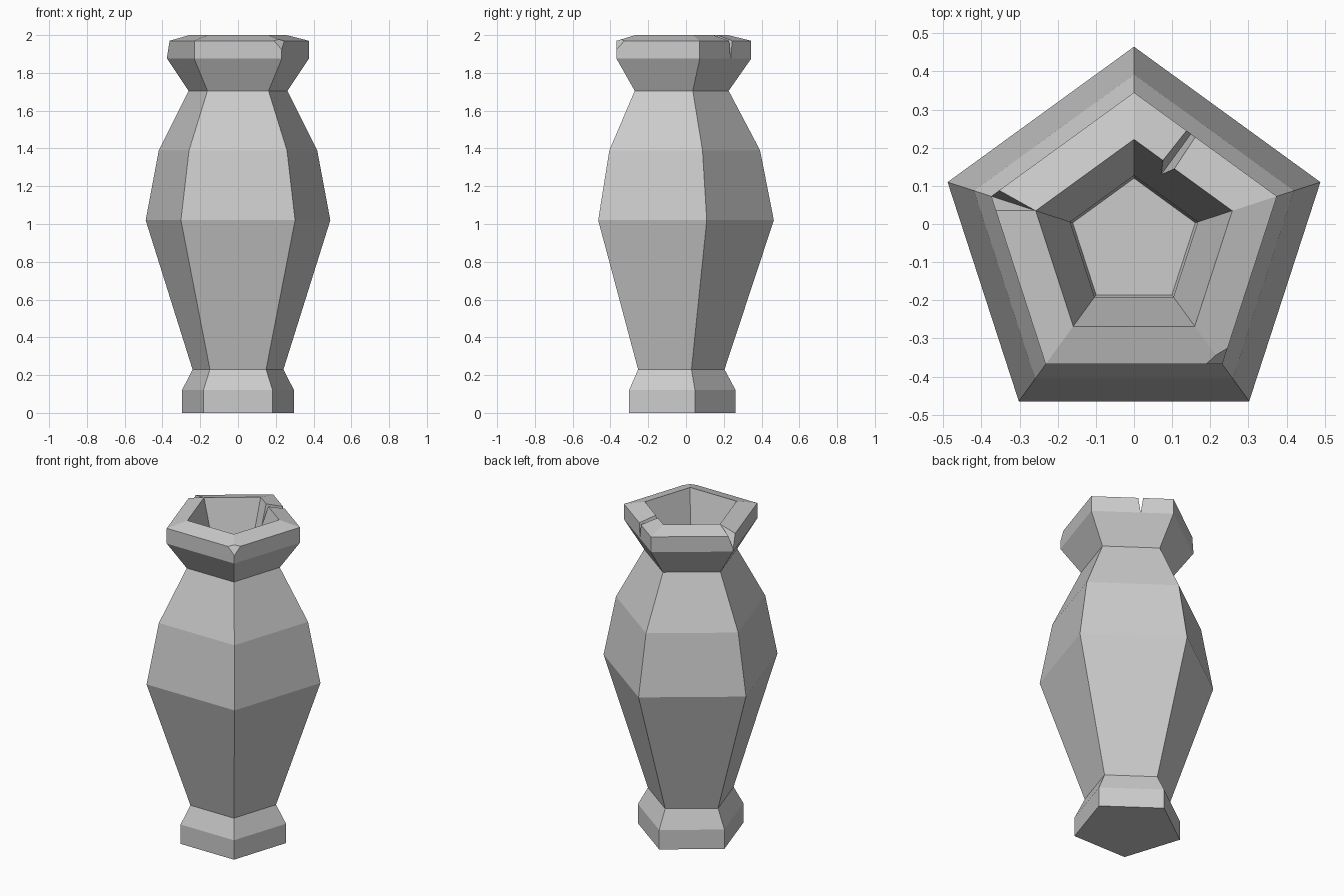
import bpy
import bmesh
from math import cos, sin, tau
from mathutils import Vector

cube = bpy.data.objects.get("Cube")
if cube:
    bpy.data.objects.remove(cube, do_unlink=True)

SIDES = 5
CENTRE_Y = -0.049

clay = bpy.data.materials.new("grey_stone")
clay.use_nodes = True
colour = (0.6, 0.6, 0.6, 1)
clay.diffuse_color = colour
clay.node_tree.nodes["Principled BSDF"].inputs["Base Color"].default_value = colour


def add_object(name, bm):
    bmesh.ops.recalc_face_normals(bm, faces=bm.faces)
    mesh = bpy.data.meshes.new(name)
    bm.to_mesh(mesh)
    bm.free()
    mesh.materials.append(clay)
    obj = bpy.data.objects.new(name, mesh)
    bpy.context.collection.objects.link(obj)
    return obj


def lathe(name, profile):
    """Closed five-sided vessel through (radius, height) rings."""
    bm = bmesh.new()
    rings = []
    for r, z in profile:
        angles = [tau * (0.25 + k / SIDES) for k in range(SIDES)]
        rings.append([bm.verts.new((r * cos(a), CENTRE_Y + r * sin(a), z)) for a in angles])
    for low, high in zip(rings, rings[1:]):
        for k in range(SIDES):
            n = (k + 1) % SIDES
            bm.faces.new((low[k], low[n], high[n], high[k]))
    bm.faces.new(rings[0])
    bm.faces.new(rings[-1])
    return add_object(name, bm)


def chip(target, points):
    """Cut the convex hull of the points out of the target."""
    bm = bmesh.new()
    for p in points:
        bm.verts.new(p)
    bmesh.ops.convex_hull(bm, input=bm.verts)
    cutter = add_object("chip_cutter", bm)
    cutter.hide_render = True
    mod = target.modifiers.new("chip", "BOOLEAN")
    mod.operation = "DIFFERENCE"
    mod.solver = "EXACT"
    mod.object = cutter
    bpy.context.view_layer.objects.active = target
    bpy.ops.object.modifier_apply(modifier=mod.name)
    bpy.data.objects.remove(cutter, do_unlink=True)


# Vase: foot, body, neck and rim outside, then the hollow inside
vase = lathe("vase", [
    (0.312, 0), (0.312, 0.12), (0.253, 0.23), (0.514, 1.02), (0.441, 1.39),
    (0.275, 1.705), (0.394, 1.875), (0.394, 1.97), (0.271, 2.0),
    (0.176, 1.705), (0.34, 1.37), (0.41, 1.02), (0.169, 0.25),
])

# Narrow V notch through the back rim
out = Vector((sin(tau / 10), cos(tau / 10), 0))
side = Vector((out.y, -out.x, 0))
base = Vector((0, CENTRE_Y, 0))
notch = []
for reach in (0.13, 0.40):
    for offset, z in ((-0.047, 1.875), (-0.070, 2.03), (-0.024, 2.03)):
        notch.append(base + out * reach + side * offset + Vector((0, 0, z)))
chip(vase, notch)

# Wedge broken off the right rim corner
tip = Vector((-0.258, 0.035, 2.0))
crease = Vector((-0.375, 0.073, 1.89))
edges = [Vector((-0.36, 0.035, 1.97)), Vector((-0.352, 0.088, 1.972))]
up = Vector((0, 0, 0.1))
wedge = [tip, tip + up, tip + (crease - tip) * 1.5]
for e in edges:
    far = tip + (e - tip) * 1.5
    wedge += [far, far + up]
chip(vase, wedge)

# Small facet knocked off the front left rim corner
facet = [Vector(p) for p in ((0.19, -0.367, 1.97), (0.25, -0.322, 1.97), (0.232, -0.367, 1.925))]
middle = sum(facet, Vector()) / 3
chip(vase, [middle + (p - middle) * 2 for p in facet] + [Vector((0.30, -0.45, 2.02))])
